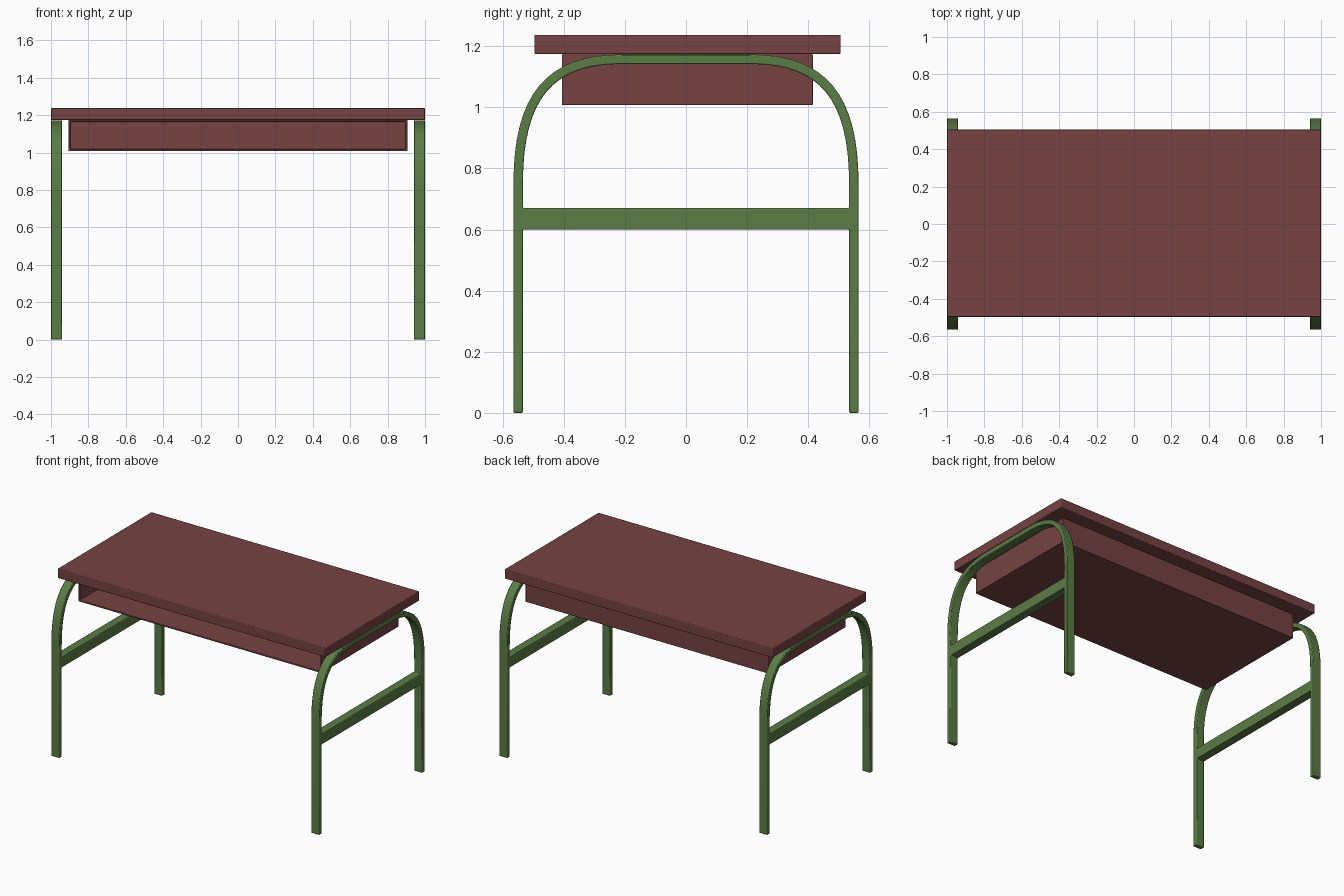
import bpy, bmesh
from mathutils import Vector

if "Cube" in bpy.data.objects:
    bpy.data.objects.remove(bpy.data.objects["Cube"])


def material(name, rgb):
    m = bpy.data.materials.new(name)
    m.diffuse_color = (*rgb, 1)
    m.use_nodes = True
    m.node_tree.nodes["Principled BSDF"].inputs["Base Color"].default_value = m.diffuse_color
    return m


WOOD = material("red_brown_wood", (0.18, 0.055, 0.055))
METAL = material("green_metal", (0.105, 0.20, 0.06))


def finish(name, bm, mat, bevel):
    bmesh.ops.recalc_face_normals(bm, faces=bm.faces)
    me = bpy.data.meshes.new(name)
    bm.to_mesh(me)
    bm.free()
    me.materials.append(mat)
    ob = bpy.data.objects.new(name, me)
    bpy.context.collection.objects.link(ob)
    bev = ob.modifiers.new("edges", 'BEVEL')
    bev.width, bev.segments, bev.limit_method = bevel, 2, 'ANGLE'
    bev.angle_limit = 0.7
    bpy.context.view_layer.objects.active = ob
    ob.select_set(True)
    bpy.ops.object.shade_smooth_by_angle(angle=0.6)
    ob.select_set(False)
    return ob


def box(lo, hi):
    bm = bmesh.new()
    bmesh.ops.create_cube(bm, size=1)
    for v in bm.verts:
        v.co = Vector([(a + b) / 2 + c * (b - a) for a, b, c in zip(lo, hi, v.co)])
    return bm


# Table top
finish("table_top", box((-1, -0.496, 1.174), (1, 0.506, 1.237)), WOOD, 0.004)

# Storage shelf: box with a recess opening to the front
bm = box((-0.907, -0.406, 1.007), (0.907, 0.415, 1.174))
bm.normal_update()
front = min(bm.faces, key=lambda f: f.calc_center_median().y)
bmesh.ops.inset_region(bm, faces=[front], thickness=0.014)
front = next(f for f in bm.faces if f.normal.y < -0.9 and f.calc_area() > 0.1)
ret = bmesh.ops.extrude_discrete_faces(bm, faces=[front])
bmesh.ops.translate(bm, verts=ret["faces"][0].verts, vec=(0, 0.805, 0))
finish("under_shelf", bm, WOOD, 0.003)


# Leg frames: bent strip outline with a crossbar between the legs
def frame_path(n=16):
    p0, p3, k = Vector((-0.549, 0.75)), Vector((-0.21, 1.157)), 0.7
    p1 = Vector((p0.x, p0.y + k * (p3.y - p0.y)))
    p2 = Vector((p3.x + k * (p0.x - p3.x), p3.y))
    half = [Vector((p0.x, z)) for z in (0, 0.6, 0.67)]
    for i in range(n + 1):
        t = i / n
        s = 1 - t
        half.append(s**3 * p0 + 3*s*s*t * p1 + 3*s*t*t * p2 + t**3 * p3)
    return half + [Vector((-p.x, p.y)) for p in reversed(half)]


def leg_frame(name, x0, x1):
    bm = bmesh.new()
    path = frame_path()
    outer, inner = [], []
    for i, p in enumerate(path):
        d = (path[min(i + 1, len(path) - 1)] - path[max(i - 1, 0)]).normalized()
        off = Vector((-d.y, d.x)) * 0.0155
        for row, q in ((outer, p + off), (inner, p - off)):
            row.append(bm.verts.new((x0, q.x, q.y)))
    for i in range(len(path) - 1):
        bm.faces.new((outer[i], outer[i+1], inner[i+1], inner[i]))
    bm.faces.new((inner[1], inner[2], inner[-3], inner[-2]))
    bmesh.ops.recalc_face_normals(bm, faces=bm.faces)
    ret = bmesh.ops.extrude_face_region(bm, geom=bm.faces[:], use_keep_orig=True)
    moved = [g for g in ret["geom"] if isinstance(g, bmesh.types.BMVert)]
    bmesh.ops.translate(bm, verts=moved, vec=(x1 - x0, 0, 0))
    finish(name, bm, METAL, 0.004)


leg_frame("right_leg_frame", 0.94, 1.0)
leg_frame("left_leg_frame", -1.0, -0.94)
